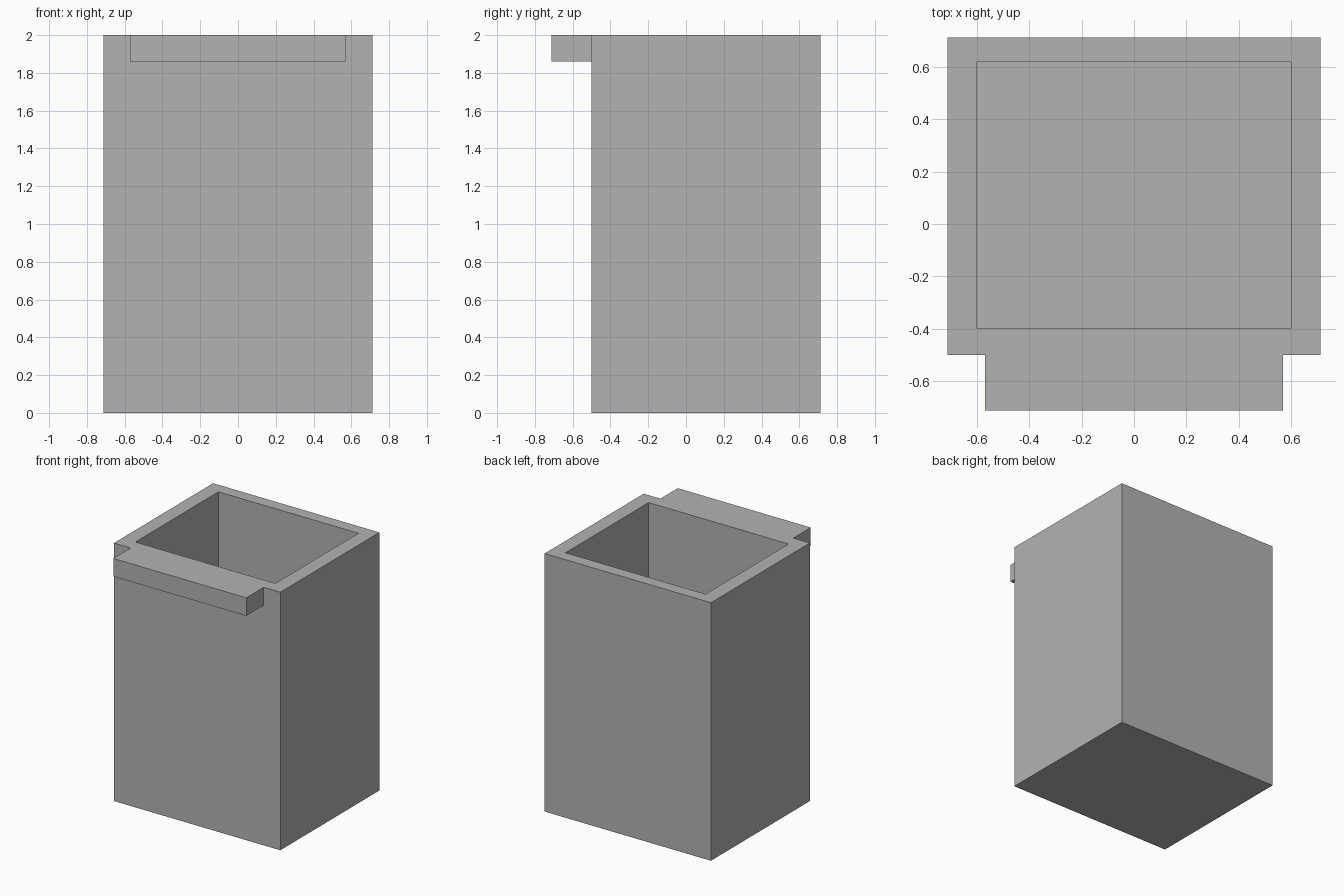
import bpy
from mathutils import Vector

cube = bpy.data.objects.get("Cube")
if cube:
    bpy.data.objects.remove(cube, do_unlink=True)

grey = bpy.data.materials.new("plain grey")
grey.use_nodes = True
color = (0.45, 0.45, 0.45, 1)
grey.diffuse_color = color
grey.node_tree.nodes["Principled BSDF"].inputs["Base Color"].default_value = color


def box(name, low, high):
    """Box between two opposite corners."""
    low, high = Vector(low), Vector(high)
    bpy.ops.mesh.primitive_cube_add(size=1, location=(low + high) / 2)
    obj = bpy.context.object
    obj.name = obj.data.name = name
    obj.scale = high - low
    bpy.ops.object.transform_apply(location=True, rotation=True, scale=True)
    obj.data.materials.append(grey)
    return obj


def combine(target, tool, operation):
    """Apply a boolean and drop the tool object."""
    mod = target.modifiers.new(operation.title(), "BOOLEAN")
    mod.object, mod.operation, mod.solver = tool, operation, "EXACT"
    bpy.context.view_layer.objects.active = target
    bpy.ops.object.modifier_apply(modifier=mod.name)
    bpy.data.objects.remove(tool, do_unlink=True)


# Tall open bin with a flush lip along the front rim
bin_body = box("bin_body", (-0.713, -0.5, 0), (0.713, 0.713, 2))
front_lip = box("front_lip", (-0.57, -0.713, 1.86), (0.57, -0.45, 2))
combine(bin_body, front_lip, "UNION")

# Hollow interior, open at the top
cavity = box("cavity", (-0.6, -0.4, 0.1), (0.6, 0.618, 2.2))
combine(bin_body, cavity, "DIFFERENCE")
